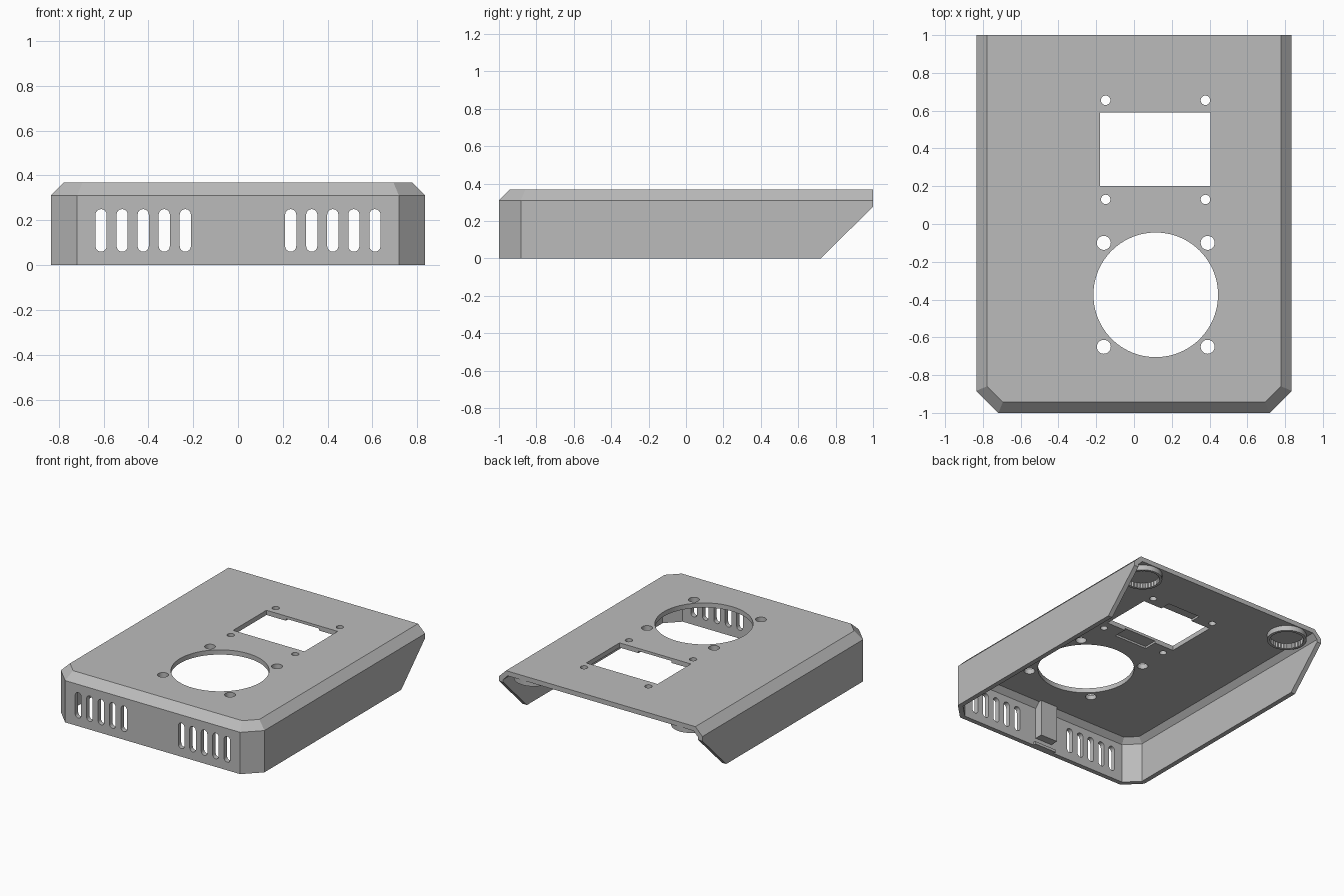
import bpy, bmesh, math
from mathutils import Vector

W, H, SHOULDER, CORNER, BEVEL, WALL = 0.835, 0.368, 0.31, 0.117, 0.058, 0.035
CEIL = H - WALL
K = math.tan(math.pi / 8)

if "Cube" in bpy.data.objects:
    bpy.data.objects.remove(bpy.data.objects["Cube"])

grey = bpy.data.materials.new("neutral grey")
grey.use_nodes = True
colour = (0.5, 0.5, 0.5, 1)
grey.diffuse_color = colour
grey.node_tree.nodes["Principled BSDF"].inputs["Base Color"].default_value = colour


def loft(name, rings):
    """Closed solid through equal-length point rings."""
    bm = bmesh.new()
    rows = [[bm.verts.new(p) for p in ring] for ring in rings]
    bm.faces.new(rows[0])
    bm.faces.new(rows[-1])
    n = len(rows[0])
    for a, b in zip(rows, rows[1:]):
        for i in range(n):
            j = (i + 1) % n
            bm.faces.new((a[i], a[j], b[j], b[i]))
    bmesh.ops.recalc_face_normals(bm, faces=bm.faces[:])
    mesh = bpy.data.meshes.new(name)
    bm.to_mesh(mesh)
    bm.free()
    mesh.materials.append(grey)
    obj = bpy.data.objects.new(name, mesh)
    bpy.context.collection.objects.link(obj)
    return obj


def prism(name, pts, lo, hi, axis="z"):
    """Extrude a 2D outline: xy along z, xz along y, or yz along x."""
    place = {"z": lambda a, b, c: (a, b, c),
             "y": lambda a, b, c: (a, c, b),
             "x": lambda a, b, c: (c, a, b)}[axis]
    return loft(name, [[place(a, b, c) for a, b in pts] for c in (lo, hi)])


def box(name, x0, x1, y0, y1, z0, z1):
    return prism(name, [(x0, y0), (x1, y0), (x1, y1), (x0, y1)], z0, z1)


def circle(cx, cy, r, n=32, ripple=0):
    return [(cx + (r - ripple * (i % 2)) * math.cos(math.tau * i / n),
             cy + (r - ripple * (i % 2)) * math.sin(math.tau * i / n)) for i in range(n)]


def footprint(inset, z, back):
    """Outline with clipped front corners, offset inward on sides and front."""
    x, y, s = W - inset, -1 + inset, CORNER - inset * (1 - K)
    cx = W - CORNER - inset * K
    cy = -1 + CORNER + inset * K
    return [(x, back, z), (x, cy, z), (cx, y, z), (-cx, y, z), (-x, cy, z), (-x, back, z)]


def carve(target, cutters, operation="DIFFERENCE"):
    """Apply boolean operations, then discard the helpers."""
    for c in cutters:
        c.hide_render = True
        mod = target.modifiers.new("cut", "BOOLEAN")
        mod.operation, mod.solver, mod.object = operation, "EXACT", c
    bpy.context.view_layer.update()
    evaluated = target.evaluated_get(bpy.context.evaluated_depsgraph_get())
    mesh = bpy.data.meshes.new_from_object(evaluated)
    target.modifiers.clear()
    target.data = mesh
    for c in cutters:
        bpy.data.objects.remove(c)


# Bevelled cover, hollow below and open at the back
cover = loft("cover", [footprint(0, 0, 1), footprint(0, SHOULDER, 1), footprint(BEVEL, H, 1)])
low = SHOULDER - WALL * K
cavity = loft("cavity", [footprint(WALL, -0.1, 1.2), footprint(WALL, low, 1.2),
                         footprint(WALL + CEIL - low, CEIL, 1.2)])
slope = prism("back_slope", [(0.62, -0.1), (1.1, -0.1), (1.1, 0.375)], -1, 1, "x")
cutters = [cavity, slope]

# Large round opening, display window and its underside pockets
cutters.append(prism("round_opening", circle(0.115, -0.375, 0.33, 96), 0.2, 0.5))
cutters.append(box("window", -0.18, 0.405, 0.2, 0.59, 0.2, 0.5))
for y0, y1 in ((0.1, 0.21), (0.58, 0.67)):
    cutters.append(box("pocket", -0.02, 0.25, y0, y1, 0.2, CEIL + 0.015))

# Screw holes around both openings
for x, y, r in [(x, y, 0.037) for x in (-0.16, 0.39) for y in (-0.1, -0.65)] + \
               [(x, y, 0.025) for x in (-0.15, 0.378) for y in (0.13, 0.655)]:
    cutters.append(prism("screw_hole", circle(x, y, r), 0.2, 0.5))

# Rounded vent slots in the front wall
for side in (-1, 1):
    for i in range(5):
        cx, r = side * (0.235 + 0.094 * i), 0.025
        arc = [(math.cos(math.pi * k / 8) * r, math.sin(math.pi * k / 8) * r) for k in range(9)]
        slot = [(cx + a, 0.225 + b) for a, b in arc] + [(cx - a, 0.085 - b) for a, b in arc]
        cutters.append(prism("vent", slot, -1.1, -0.9, "y"))
carve(cover, cutters)

# Ribbed magnet cups under the back corners
for side, label in ((1, "left"), (-1, "right")):
    cup = prism(label + "_magnet_cup", circle(side * 0.645, 0.86, 0.135, 64), 0.295, CEIL + 0.004)
    carve(cup, [prism("cup_bore", circle(side * 0.645, 0.86, 0.118, 64, 0.005), 0.2, CEIL)])

# Latch block and ledge inside the front wall
box("latch_block", -0.07, 0.07, -0.97, -0.905, 0.06, CEIL + 0.004)
box("latch_ledge", -0.09, 0.09, -0.97, -0.945, 0, 0.02)
